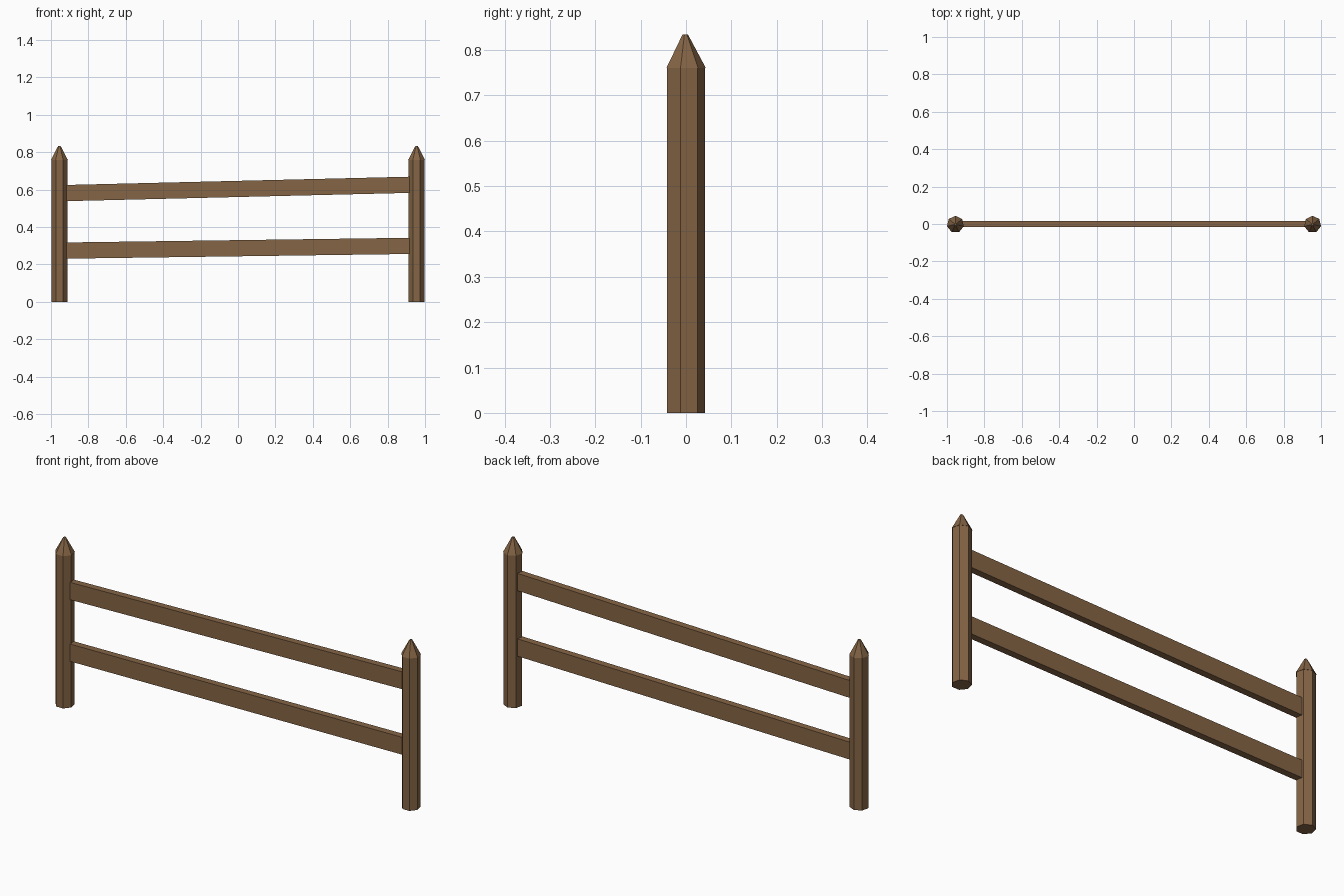
import bpy
import bmesh
from math import pi
from mathutils import Matrix, Vector

cube = bpy.data.objects.get("Cube")
if cube:
    bpy.data.objects.remove(cube, do_unlink=True)

wood = bpy.data.materials.new("brown_wood")
wood.use_nodes = True
colour = (0.235, 0.13, 0.06, 1)
wood.diffuse_color = colour
wood.node_tree.nodes["Principled BSDF"].inputs["Base Color"].default_value = colour

POST_X = 0.955
POST_Y = -0.002


def add_object(name, bm):
    bmesh.ops.recalc_face_normals(bm, faces=bm.faces)
    mesh = bpy.data.meshes.new(name)
    bm.to_mesh(mesh)
    bm.free()
    mesh.materials.append(wood)
    obj = bpy.data.objects.new(name, mesh)
    bpy.context.collection.objects.link(obj)
    return obj


def seven_sided(name, x, bottom, top, r_bottom, r_top):
    """Flat-sided column or taper with one corner pointing to the back."""
    bm = bmesh.new()
    bmesh.ops.create_cone(bm, cap_ends=True, segments=7, radius1=r_bottom,
                          radius2=r_top, depth=top - bottom)
    # Turn whichever corner comes first to +y
    v = bm.verts[:][0].co
    turn = Vector((v.x, v.y)).angle_signed(Vector((0, 1)))
    bm.transform(Matrix.Translation((x, POST_Y, (bottom + top) / 2))
                 @ Matrix.Rotation(-turn, 4, "Z"))
    add_object(name, bm)


def rail(name, z_right, z_left, height=0.0865, thickness=0.034):
    """Plank sloping between the posts, with upright ends."""
    bm = bmesh.new()
    bmesh.ops.create_cube(bm, size=1)
    for v in bm.verts:
        z = z_left if v.co.x > 0 else z_right
        v.co = (v.co.x * 2 * POST_X, v.co.y * thickness, z + v.co.z * height)
    add_object(name, bm)


# Posts with slightly wider pointed caps
for side, x in (("right", -POST_X), ("left", POST_X)):
    seven_sided(side + "_post", x, 0, 0.76, 0.044, 0.044)
    seven_sided(side + "_post_cap", x, 0.76, 0.834, 0.046, 0.0065)

# Sloping rails
rail("upper_rail", 0.581, 0.627)
rail("lower_rail", 0.274, 0.3)
